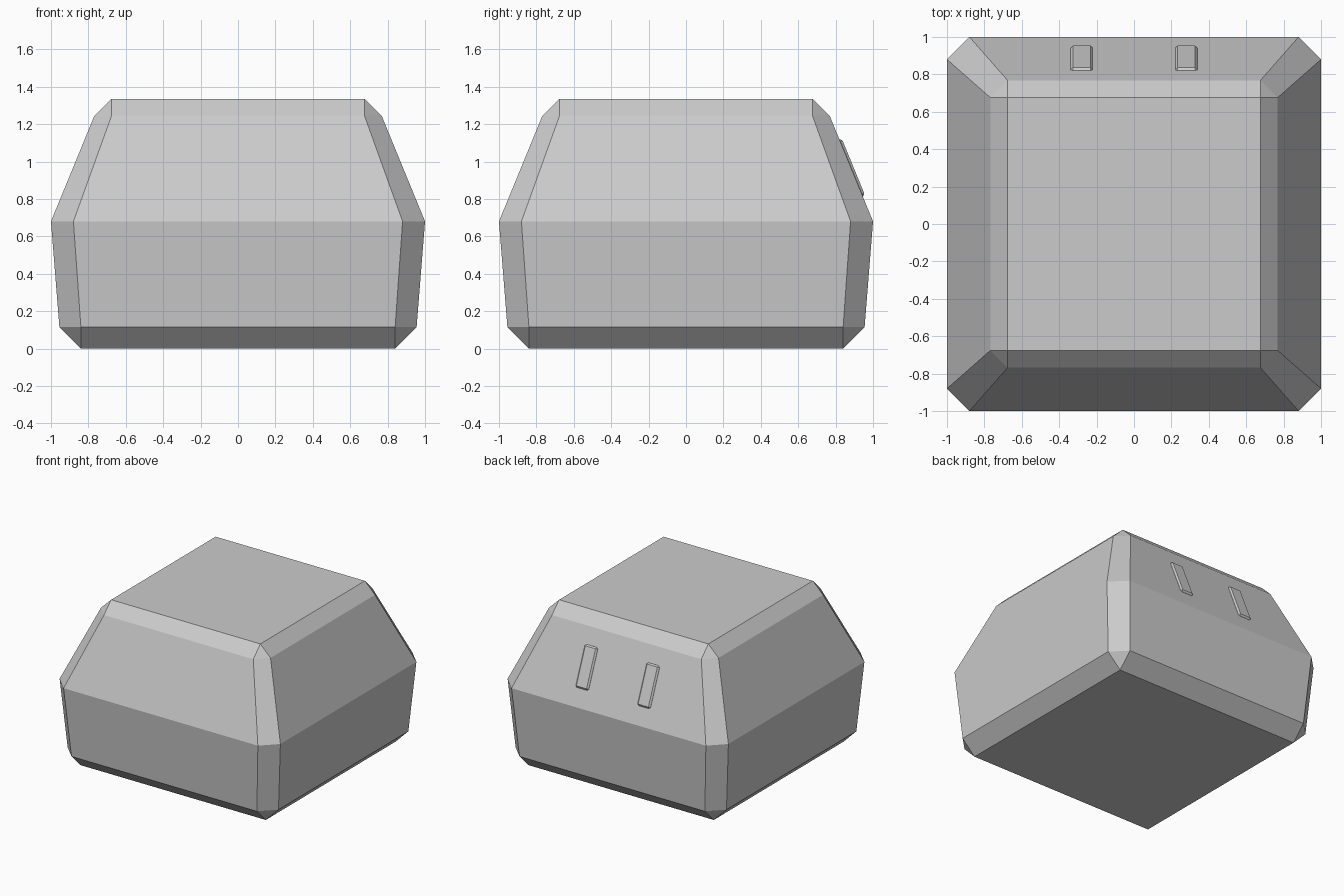
import bpy, bmesh, math
from mathutils import Matrix

if "Cube" in bpy.data.objects:
    bpy.data.objects.remove(bpy.data.objects["Cube"])


def make_object(name, bm):
    bmesh.ops.recalc_face_normals(bm, faces=bm.faces)
    mesh = bpy.data.meshes.new(name)
    bm.to_mesh(mesh)
    bm.free()
    ob = bpy.data.objects.new(name, mesh)
    bpy.context.collection.objects.link(ob)
    return ob


# body: stacked square sections with cut corners (side half width, cut start, z)
sections = [(0.955, 0.84, 0.115), (1.0, 0.88, 0.68), (0.768, 0.676, 1.245)]
bm = bmesh.new()


def square(h, z):
    return [bm.verts.new((x * h, y * h, z)) for x, y in ((1, -1), (1, 1), (-1, 1), (-1, -1))]


def octagon(a, b, z):
    pts = ((b, -a), (a, -b), (a, b), (b, a), (-b, a), (-a, b), (-a, -b), (-b, -a))
    return [bm.verts.new((x, y, z)) for x, y in pts]


def cap(quad, ring):
    # flat end, corner triangles and sloped edge strips
    bm.faces.new(quad)
    for i in range(4):
        j = (i + 1) % 4
        bm.faces.new((quad[i], ring[2 * i], ring[2 * i + 1]))
        bm.faces.new((quad[i], ring[2 * i + 1], ring[2 * j], quad[j]))


rings = [octagon(*s) for s in sections]
for lo, hi in zip(rings, rings[1:]):
    for i in range(8):
        j = (i + 1) % 8
        bm.faces.new((lo[i], lo[j], hi[j], hi[i]))
cap(square(0.84, 0.0), rings[0])
cap(square(0.676, 1.335), rings[-1])
make_object("body", bm)

# two thin bevelled bars lying on the sloped back panel
slope = math.atan2(1.0 - 0.768, 1.245 - 0.68)
for side, label in ((-1, "left"), (1, "right")):
    bm = bmesh.new()
    bmesh.ops.create_cube(bm, size=1, matrix=Matrix.Diagonal((0.117, 0.028, 0.33, 1)))
    bmesh.ops.bevel(bm, geom=bm.edges[:], offset=0.012, segments=1, affect='EDGES')
    bar = make_object("back_bar_" + label, bm)
    bar.location = (side * 0.28, 0.882, 0.966)
    bar.rotation_euler.x = slope
